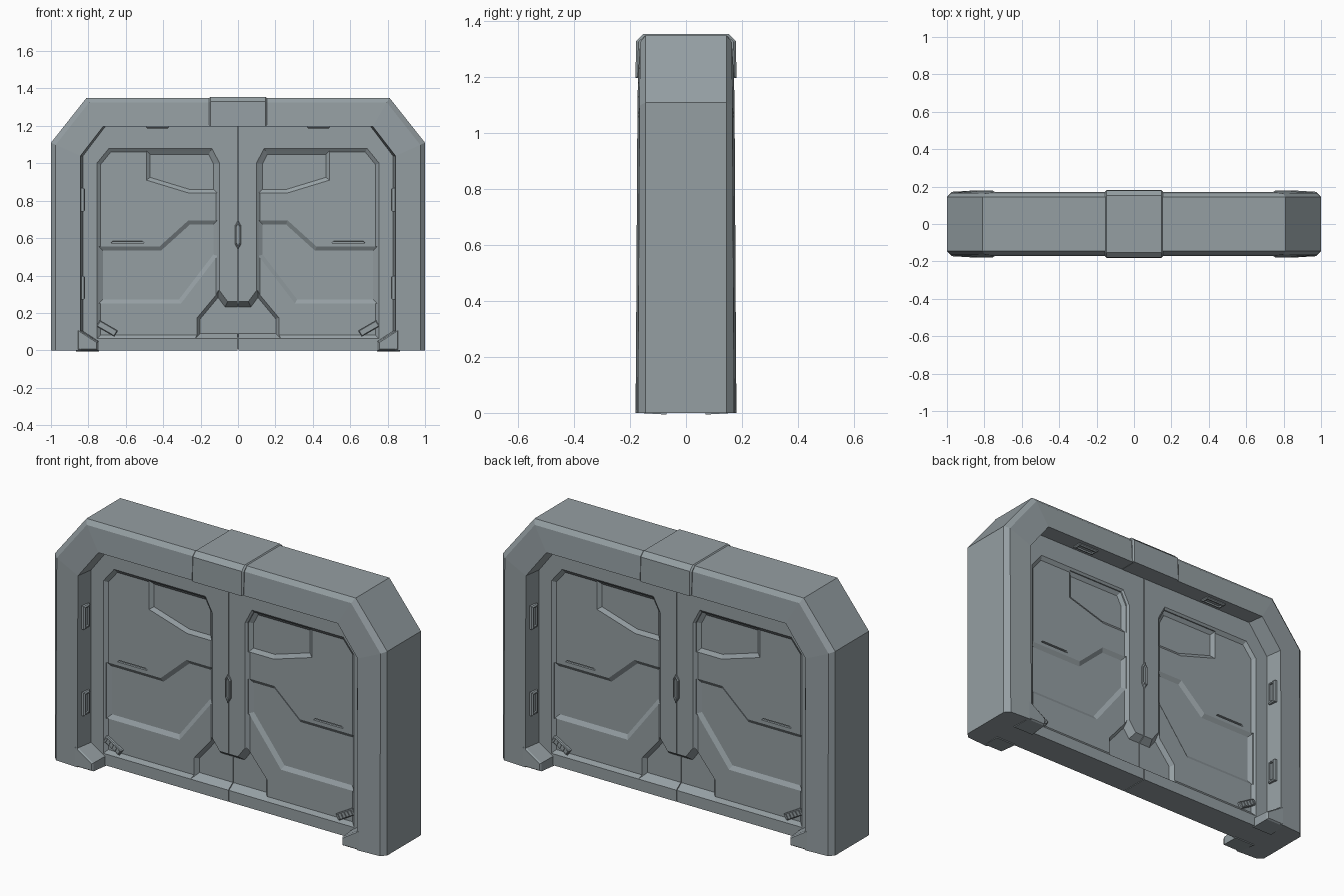
import bpy, bmesh, math
from mathutils import Vector

if "Cube" in bpy.data.objects:
    bpy.data.objects.remove(bpy.data.objects["Cube"])

grey = bpy.data.materials.new("steel grey")
grey.diffuse_color = (0.30, 0.345, 0.365, 1)
grey.use_nodes = True
grey.node_tree.nodes["Principled BSDF"].inputs["Base Color"].default_value = grey.diffuse_color


def loft(name, rings, mirror=()):
    """Bridge equal-length rings of 3D points, cap both ends, optionally mirror."""
    bm = bmesh.new()
    vs = [[bm.verts.new(p) for p in r] for r in rings]
    n = len(rings[0])
    for a, b in zip(vs, vs[1:]):
        for i in range(n):
            bm.faces.new((a[i], a[(i + 1) % n], b[(i + 1) % n], b[i]))
    bm.faces.new(vs[0])
    bm.faces.new(vs[-1])
    bmesh.ops.recalc_face_normals(bm, faces=bm.faces)
    me = bpy.data.meshes.new(name)
    bm.to_mesh(me)
    bm.free()
    me.materials.append(grey)
    ob = bpy.data.objects.new(name, me)
    bpy.context.collection.objects.link(ob)
    if mirror:
        add_mirror(ob, mirror)
    return ob


def add_mirror(ob, axes):
    m = ob.modifiers.new("mirror", 'MIRROR')
    m.use_axis = [a in axes for a in "xyz"]
    m.use_mirror_merge = False


def inset(pts, d):
    """Move a 2D outline inward by d with mitred corners."""
    n = len(pts)
    p = [Vector(q) for q in pts]
    s = math.copysign(1, sum(p[i - 1].cross(p[i]) for i in range(n)))
    out = []
    for i in range(n):
        e1 = (p[i] - p[i - 1]).normalized()
        e2 = (p[(i + 1) % n] - p[i]).normalized()
        n1, n2 = Vector((-e1.y, e1.x)) * s, Vector((-e2.y, e2.x)) * s
        out.append(p[i] + (n1 + n2) * d / (1 + n1.dot(n2)))
    return out


def prism(name, pts, levels, mirror=(), to3d=lambda a, b, h: (a, h, b)):
    """levels: list of (height, inset amount)."""
    return loft(name, [[to3d(a, b, h) for a, b in (inset(pts, d) if d else pts)]
                       for h, d in levels], mirror)


# outer frame: one cross-section swept round the arch, slightly thicker at the foot
stations = [((-1, 0), (-.842, 0), .18), ((-1, 1.11), (-.842, 1.04), .174),
            ((-.81, 1.35), (-.72, 1.198), .172)]
stations += [((-o[0], o[1]), (-i[0], i[1]), t) for o, i, t in reversed(stations)]
rings = []
for o, i, t in stations:
    o, i = Vector(o), Vector(i)
    c = o.lerp(i, .16)
    mid = Vector((i.x * .982, i.y))
    half = [(o, .145), (c, t - .008), (i, t), (mid, .07)]
    rings.append([(p.x, -y, p.y) for p, y in half] + [(p.x, y, p.y) for p, y in reversed(half)])
loft("frame", rings)

# inward feet of the frame
prism("frame_foot", [(-.86, 0), (-.86, .115), (-.835, .10), (-.75, .045), (-.75, 0)],
      [(-.07, -.006), (-.172, 0), (-.18, .006)], "xy")

# central block on the lintel
sec = [(-.181, 1.197), (-.178, 1.33), (-.152, 1.355), (.152, 1.355), (.178, 1.33), (.181, 1.197)]
prism("lintel_block", sec, [(-.155, .008), (-.147, 0), (.147, 0), (.155, .008)],
      (), lambda a, b, h: (h, a, b))

# door leaves: slab with sloped recesses cut on both sides
F, P, R = -.08, -.065, -.051     # border, panel and recess depths
leaf = prism("door_leaf", [(-.002, 0), (-.85, 0), (-.85, 1.05), (-.73, 1.21), (-.002, 1.21)],
             [(F, 0), (-F, 0)])
cuts = [
    ("panel_cutter", [(-.755, .062), (-.755, 1.0), (-.69, 1.08), (-.14, 1.08), (-.098, 1.0), (-.098, .062)],
     F, P, .02),
    ("upper_recess_cutter", [(-.49, 1.068), (-.49, .91), (-.26, .84), (-.11, .84), (-.11, 1.0), (-.145, 1.068)],
     P, R, .02),
    ("middle_recess_cutter", [(-.745, .555), (-.42, .555), (-.265, .695), (-.11, .695), (-.11, .505),
                              (-.305, .25), (-.745, .25)], P, R, .022),
    ("lower_alcove_cutter", [(-.23, .0625), (-.23, .178), (-.105, .328), (-.055, .26), (.1, .26), (.1, .0625)],
     F, -.042, .028),
    ("slit_cutter", [(-.68, .574), (-.67, .584), (-.51, .584), (-.50, .574)], P, P + .01, .001),
]
for name, pts, top, floor, d in cuts:
    c = prism(name, pts, [(-.12, 0), (top, 0), (floor, d)], "y")
    c.hide_render = True
    c.hide_set(True)
    b = leaf.modifiers.new(name, 'BOOLEAN')
    b.operation, b.solver, b.object = 'DIFFERENCE', 'EXACT', c
add_mirror(leaf, "x")

# filler behind the centre seam
prism("seam_core", [(-.02, .01), (-.02, 1.2), (.02, 1.2), (.02, .01)], [(-.036, 0), (.036, 0)])

# hexagonal lock on the seam
prism("lock", [(0, .695), (.017, .665), (.017, .57), (0, .54), (-.017, .57), (-.017, .665)],
      [(-.07, 0), (-.088, 0), (-.093, .004), (-.093, .008), (-.084, .009)], "y")

# ribbed catches in the lower corners
ca, sa = math.cos(math.radians(-30)), math.sin(math.radians(-30))


def turned(x0, x1, z0, z1):
    return [(-.70 + x * ca - z * sa, .117 + x * sa + z * ca)
            for x, z in ((x0, z0), (x1, z0), (x1, z1), (x0, z1))]


prism("corner_catch", turned(-.055, .055, -.018, .018), [(-.05, 0), (-.077, 0), (-.081, .004)], "xy")
for k in range(5):
    x = -.044 + k * .022
    prism("catch_rib", turned(x - .005, x + .005, -.012, .012), [(-.075, 0), (-.086, 0)], "xy")

# latch plates on the frame reveal
for z in (.805, .335):
    prism("side_latch", [(-.15, z - .063), (-.15, z + .063), (-.10, z + .063), (-.10, z - .063)],
          [(-.845, 0), (-.824, 0), (-.818, .006), (-.818, .012), (-.828, .013)], "xy",
          lambda a, b, h: (h, a, b))
prism("top_latch", [(.368, -.15), (.492, -.15), (.492, -.10), (.368, -.10)],
      [(1.21, 0), (1.192, 0), (1.187, .006), (1.187, .012), (1.195, .013)], "xy",
      lambda a, b, h: (a, b, h))
